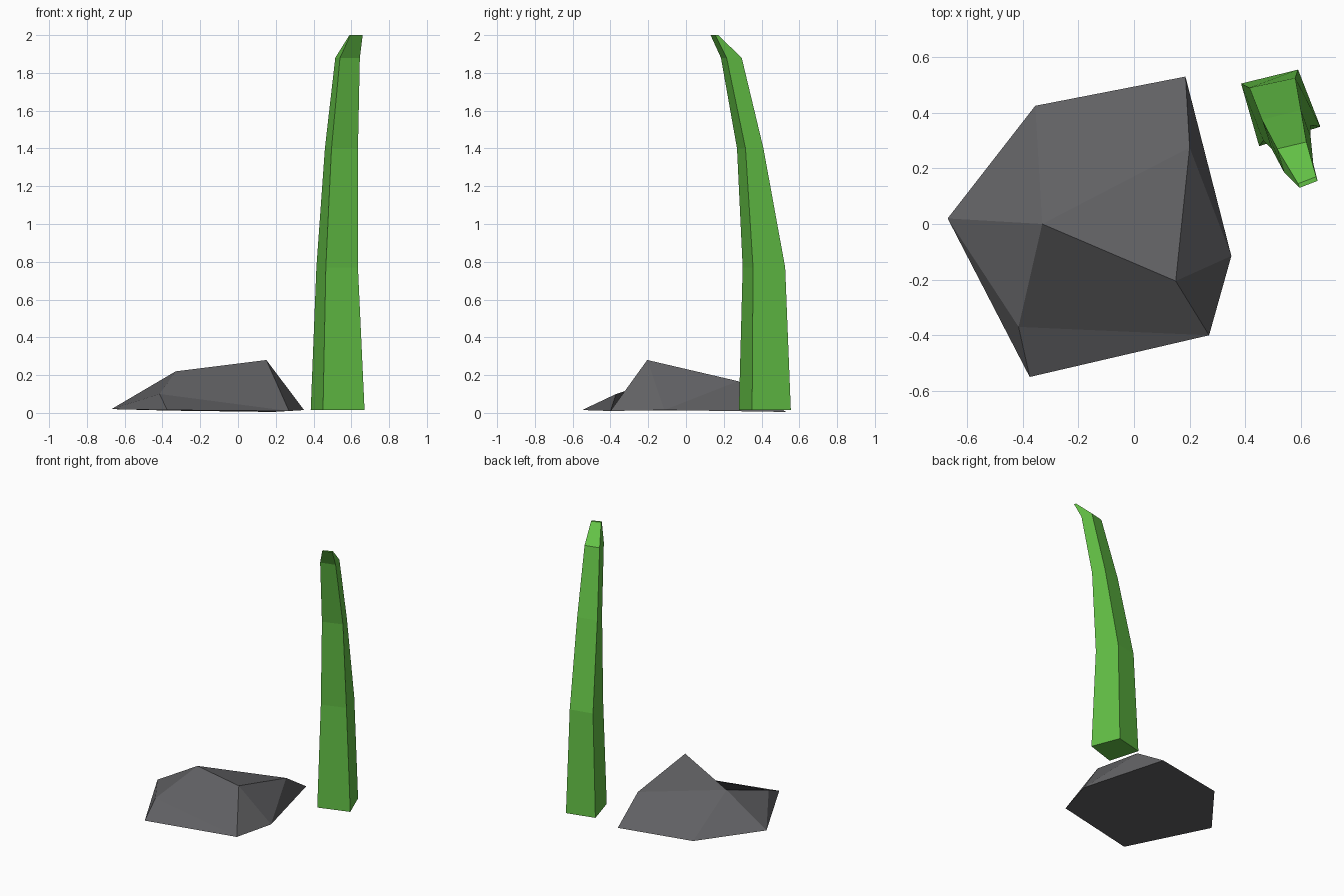
import bpy, bmesh

if "Cube" in bpy.data.objects:
    bpy.data.objects.remove(bpy.data.objects["Cube"])


def material(name, colour):
    m = bpy.data.materials.new(name)
    m.diffuse_color = (*colour, 1.0)
    m.use_nodes = True
    m.node_tree.nodes["Principled BSDF"].inputs["Base Color"].default_value = m.diffuse_color
    return m


def build(name, verts, faces, mat):
    """Flat-shaded mesh object with outward normals."""
    bm = bmesh.new()
    vs = [bm.verts.new(v) for v in verts]
    for f in faces:
        bm.faces.new([vs[i] for i in f])
    bmesh.ops.recalc_face_normals(bm, faces=bm.faces)
    mesh = bpy.data.meshes.new(name)
    bm.to_mesh(mesh)
    bm.free()
    mesh.materials.append(mat)
    obj = bpy.data.objects.new(name, mesh)
    bpy.context.collection.objects.link(obj)
    return obj


stone = material("dark_grey_stone", (0.118, 0.118, 0.125))
green = material("leaf_green", (0.125, 0.53, 0.06))

# Rock: six-cornered footprint (0-5) and four raised facet corners (6-9)
footprint = [(-0.67, 0.02, 0.02), (-0.375, -0.55, 0.015), (0.27, -0.40, 0.01),
             (0.35, -0.115, 0.015), (0.185, 0.53, 0.005), (-0.355, 0.425, 0.012)]
ridge = [(-0.33, 0.0, 0.22), (0.15, -0.205, 0.28),
         (0.20, 0.275, 0.168), (-0.415, -0.37, 0.10)]
facets = [range(6),                          # underside
          (6, 9, 2, 7), (9, 1, 2), (9, 0, 1), (6, 0, 9),   # front and left
          (6, 5, 0), (6, 8, 4, 5), (6, 7, 8),              # back and top
          (7, 2, 3), (7, 3, 8), (8, 3, 4)]                 # right
build("rock", footprint + ridge, facets, stone)

# Grass blade: four-sided sections lofted upwards, bending to the front
# each section: height, then front-left, front-right, back-right, back-left
sections = [
    (0.015, (0.45, 0.28), (0.67, 0.35), (0.59, 0.555), (0.385, 0.505)),
    (0.77, (0.465, 0.30), (0.635, 0.355), (0.58, 0.525), (0.415, 0.49)),
    (1.40, (0.495, 0.27), (0.635, 0.315), (0.60, 0.41), (0.46, 0.375)),
    (1.88, (0.54, 0.185), (0.645, 0.215), (0.62, 0.295), (0.515, 0.27)),
    (2.00, (0.595, 0.13), (0.66, 0.155), (0.655, 0.17), (0.59, 0.145)),
]
verts = [(x, y, s[0]) for s in sections for x, y in s[1:]]
faces = [(0, 1, 2, 3), (16, 17, 18, 19)]
for r in range(0, 16, 4):
    for i in range(4):
        j = (i + 1) % 4
        faces.append((r + i, r + j, r + 4 + j, r + 4 + i))
build("grass_blade", verts, faces, green)
